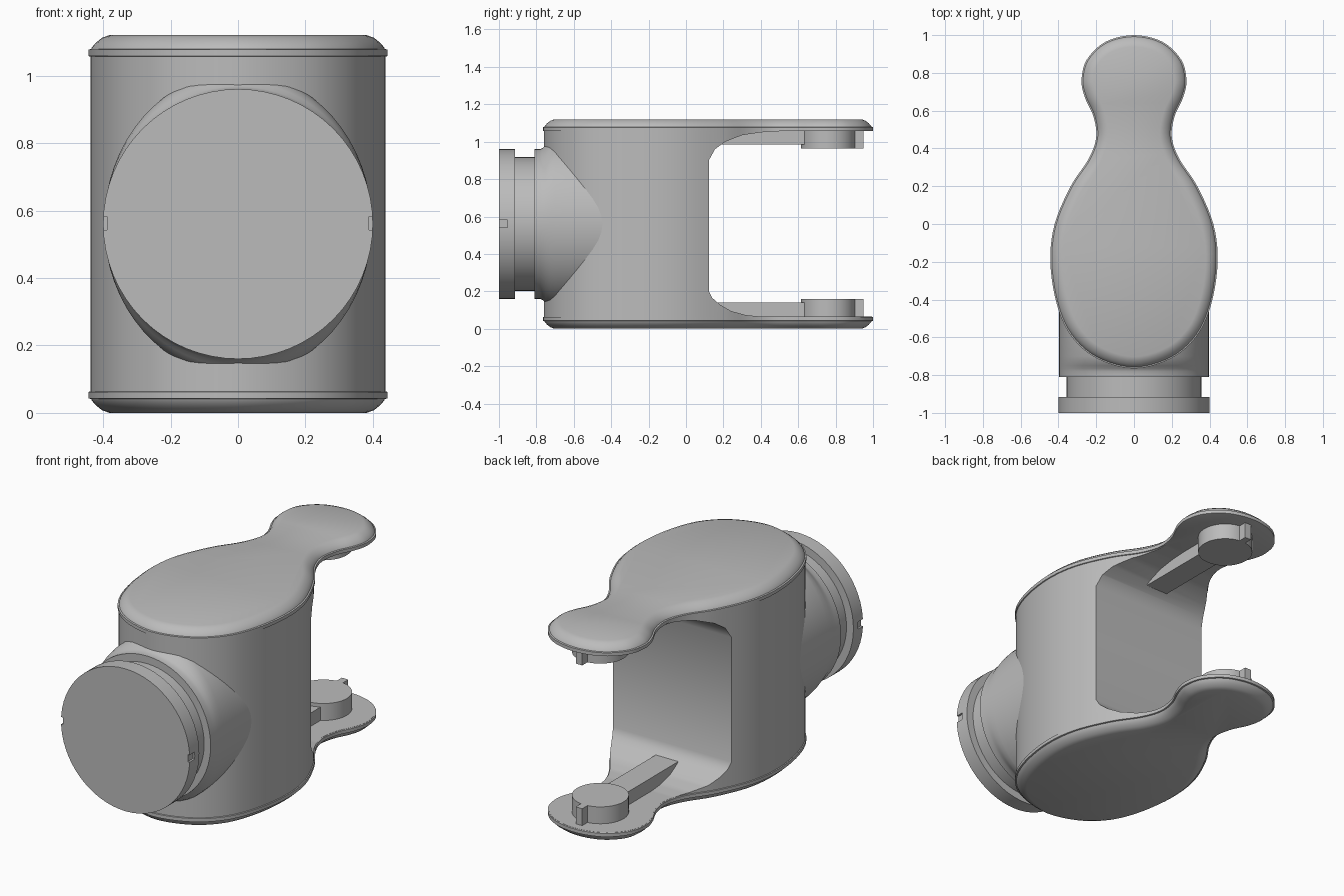
import bpy, bmesh, math
from mathutils import Vector

cube = bpy.data.objects.get("Cube")
if cube:
    bpy.data.objects.remove(cube, do_unlink=True)

grey = bpy.data.materials.new("plain_grey")
grey.use_nodes = True
grey.diffuse_color = (0.5, 0.5, 0.5, 1)
grey.node_tree.nodes["Principled BSDF"].inputs["Base Color"].default_value = (0.5, 0.5, 0.5, 1)

HEIGHT = 1.12
AXIS_Z = HEIGHT / 2


def loft(name, rings, smooth=True):
    """Skin a list of equal rings and cap both ends."""
    bm = bmesh.new()
    loops = [[bm.verts.new(p) for p in ring] for ring in rings]
    for a, b in zip(loops, loops[1:]):
        for i in range(len(a)):
            j = (i + 1) % len(a)
            bm.faces.new((a[i], a[j], b[j], b[i]))
    bm.faces.new(loops[0])
    bm.faces.new(loops[-1])
    bmesh.ops.recalc_face_normals(bm, faces=bm.faces)
    mesh = bpy.data.meshes.new(name)
    bm.to_mesh(mesh)
    bm.free()
    mesh.materials.append(grey)
    obj = bpy.data.objects.new(name, mesh)
    bpy.context.collection.objects.link(obj)
    if smooth:
        smooth_shade(obj)
    return obj


def activate(obj):
    bpy.ops.object.select_all(action='DESELECT')
    obj.select_set(True)
    bpy.context.view_layer.objects.active = obj


def smooth_shade(obj):
    activate(obj)
    bpy.ops.object.shade_smooth_by_angle(angle=math.radians(32))


def cut(obj, cutter):
    mod = obj.modifiers.new("cut", 'BOOLEAN')
    mod.operation, mod.solver, mod.object = 'DIFFERENCE', 'EXACT', cutter
    activate(obj)
    bpy.ops.object.modifier_apply(modifier=mod.name)
    bpy.data.objects.remove(cutter, do_unlink=True)


def box(name, x, y, z):
    return loft(name, [[(x[0], y[0], h), (x[1], y[0], h), (x[1], y[1], h), (x[0], y[1], h)]
                       for h in z], False)


def turned(name, sections, n=64):
    """Rings about the y axis from (y, x radius, z radius)."""
    angles = [math.tau * i / n for i in range(n)]
    return loft(name, [[(rx * math.cos(a), y, AXIS_Z + rz * math.sin(a)) for a in angles]
                       for y, rx, rz in sections])


# Pin-shaped outline, drawn as one half and mirrored
half = [(0, -.765), (.2, -.71), (.335, -.59), (.41, -.42), (.443, -.2), (.42, 0),
        (.335, .2), (.24, .345), (.2, .46), (.215, .57), (.26, .67), (.278, .76),
        (.25, .87), (.15, .965), (0, 1)]
control = [Vector(p) for p in half + [(-x, y) for x, y in half[-2:0:-1]]]
outline = []
count, steps = len(control), 5
for i in range(count):
    a, b, c, d = (control[(i + k) % count] for k in (-1, 0, 1, 2))
    for s in range(steps):
        t = s / steps
        outline.append(b + (c - a) * t / 2 + (2 * a - 5 * b + 4 * c - d) * t**2 / 2
                       + (3 * b - a - 3 * c + d) * t**3 / 2)


def outline_ring(inset, z):
    ring = []
    for i, p in enumerate(outline):
        tangent = (outline[(i + 1) % len(outline)] - outline[i - 1]).normalized()
        ring.append((p.x - tangent.y * inset, p.y + tangent.x * inset, z))
    return ring


# Body with rounded plate rims at both ends
rim = [(.062, 0), (.04, .008), (.022, .022), (.01, .036), (.008, .041), (0, .043),
       (0, .062), (.005, .064)]
levels = rim + [(inset, HEIGHT - z) for inset, z in reversed(rim)]
body = loft("forked_body", [outline_ring(i, z) for i, z in levels], False)

# Opening between the two arms, with filleted corners
opening = [(.122, .2), (.14, .165), (.18, .13), (.24, .095), (.32, .073), (.4, .065), (1.2, .065),
           (1.2, 1.056), (.5, 1.056), (.4, 1.05), (.3, 1.035), (.21, 1.0), (.155, .96), (.122, .9)]
cut(body, loft("opening_cutter", [[(x, y, z) for y, z in opening] for x in (-.7, .7)], False))
smooth_shade(body)

# Ribs and keyed pivot pads on the inner side of each arm
for side, rib_z, pad_z in (("lower", (.05, .14), (.055, .16)), ("upper", (.985, 1.07), (.965, 1.065))):
    box(side + "_arm_rib", (-.07, .07), (.13, .68), rib_z)
    ring = [(.145 * math.cos(math.tau * i / 40), .76 + .145 * math.sin(math.tau * i / 40))
            for i in range(40)]
    loft(side + "_pivot_pad", [[(x, y, z) for x, y in ring] for z in pad_z])
    box(side + "_pivot_key", (-.02, .02), (.86, .95), pad_z)

# Collar that blends into the body, then the neck and end disc
turned("front_collar", [(-.81, .397, .4), (-.78, .397, .4), (-.765, .397, .408), (-.75, .397, .422),
                        (-.73, .397, .438), (-.7, .397, .45), (-.6, .397, .45), (-.3, .397, .45)])
turned("front_neck", [(-.93, .357, .357), (-.79, .357, .357)])
disc = turned("end_disc", [(-1, .4, .4), (-.915, .4, .4)])

# Small notches on the sides of the end disc
for sx in (-1, 1):
    cut(disc, box("notch_cutter", sorted((sx * .388, sx * .45)), (-1.05, -.955),
                  (AXIS_Z - .018, AXIS_Z + .022)))
smooth_shade(disc)
